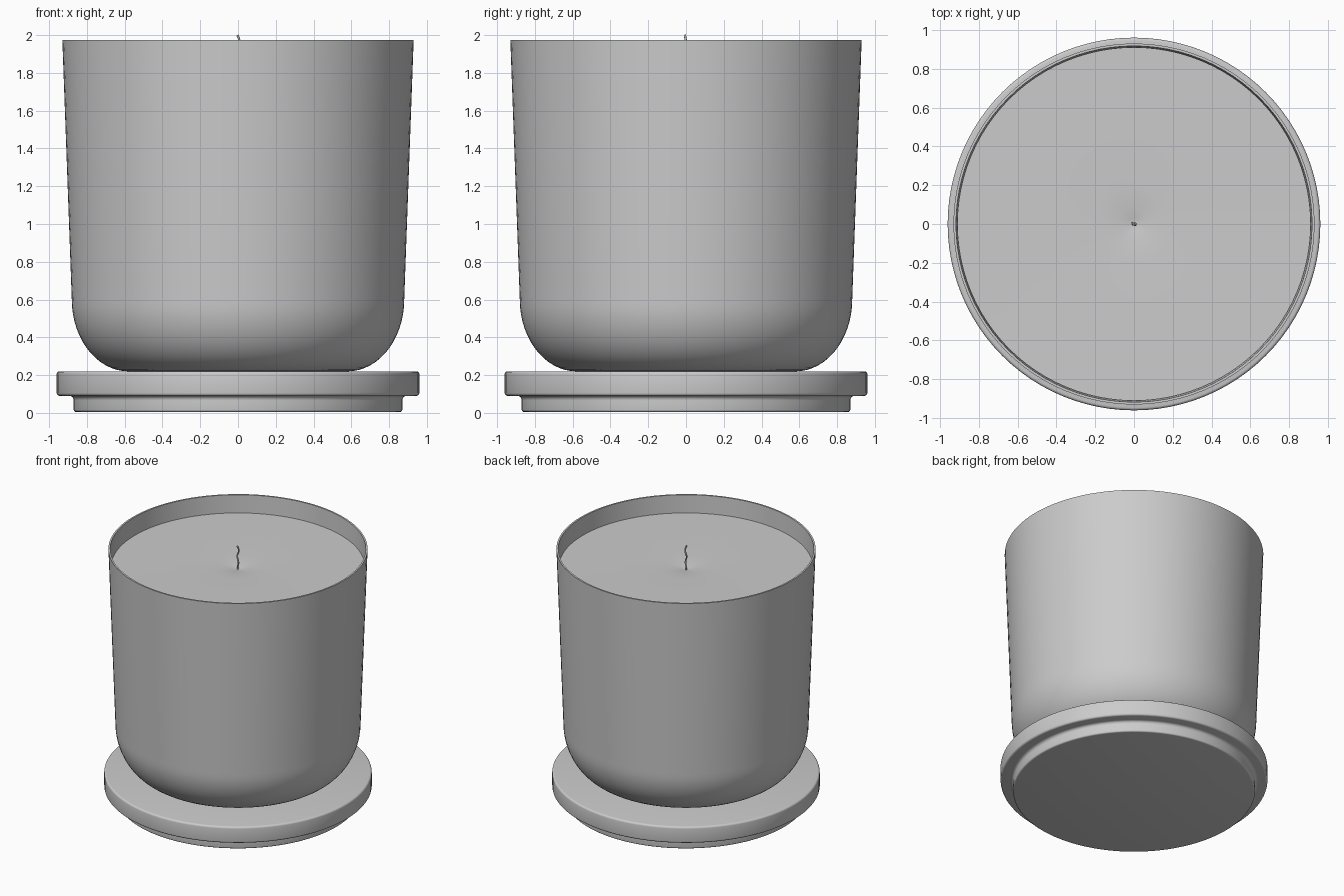
import bpy
import math

old = bpy.data.objects.get("Cube")
if old:
    bpy.data.objects.remove(old)


def material(name, colour):
    m = bpy.data.materials.new(name)
    m.use_nodes = True
    m.diffuse_color = colour
    m.node_tree.nodes["Principled BSDF"].inputs["Base Color"].default_value = colour
    return m


grey = material("plain grey", (0.6, 0.6, 0.6, 1))


def arc(cx, cz, r, start, end, steps):
    """Points of a circular arc in the profile plane, angles in degrees."""
    angles = [math.radians(start + (end - start) * i / steps) for i in range(steps + 1)]
    return [(cx + r * math.cos(a), cz + r * math.sin(a)) for a in angles]


def lathe(name, profile, sides=96):
    """Revolve a bottom-to-top outer profile; ends at radius 0 close to a point."""
    verts, rings, faces = [], [], []
    for r, z in profile:
        if r < 1e-5:
            rings.append([len(verts)] * sides)
            verts.append((0, 0, z))
        else:
            rings.append(list(range(len(verts), len(verts) + sides)))
            for i in range(sides):
                a = math.tau * i / sides
                verts.append((r * math.cos(a), r * math.sin(a), z))
    for low, high in zip(rings, rings[1:]):
        for i in range(sides):
            j = (i + 1) % sides
            quad = [low[i], low[j], high[j], high[i]]
            faces.append(list(dict.fromkeys(quad)))
    mesh = bpy.data.meshes.new(name)
    mesh.from_pydata(verts, [], faces)
    mesh.materials.append(grey)
    obj = bpy.data.objects.new(name, mesh)
    bpy.context.collection.objects.link(obj)
    bpy.ops.object.select_all(action="DESELECT")
    obj.select_set(True)
    bpy.context.view_layer.objects.active = obj
    bpy.ops.object.shade_smooth_by_angle(angle=math.radians(35))
    return obj


# Stepped lid used as a saucer, with rounded rims
lathe("saucer", [(0, 0.005)]
      + arc(0.858, 0.017, 0.012, -90, 0, 4)
      + [(0.87, 0.065)]
      + arc(0.892, 0.068, 0.022, 180, 90, 5)
      + arc(0.945, 0.105, 0.015, -90, 0, 4)
      + arc(0.945, 0.205, 0.015, 0, 90, 4)
      + [(0, 0.22)])

# Thin glass-like cup: rounded base, slightly flared wall, open top
base_curve = [(0.58 + 0.3 * math.cos(a), 0.60 + 0.38 * math.sin(a))
              for a in (math.radians(-90 + 6 * i) for i in range(16))]
inner_curve = [(r - 0.012, z + 0.012) for r, z in reversed(base_curve)]
lathe("cup", [(0, 0.22)] + base_curve
      + [(0.93, 1.975), (0.917, 1.975)]
      + inner_curve + [(0, 0.232)])

# Wax fill with a slight dip around the wick
wax_curve = [(r - 0.014, z + 0.014) for r, z in base_curve]
lathe("wax", [(0, 0.234)] + wax_curve
      + [(0.91, 1.835), (0.5, 1.832), (0.2, 1.829), (0.08, 1.823), (0.03, 1.815), (0, 1.81)])

# Wavy wick
curve = bpy.data.curves.new("wick", "CURVE")
curve.dimensions = "3D"
curve.bevel_depth = 0.006
curve.bevel_resolution = 2
curve.use_fill_caps = True
spline = curve.splines.new("POLY")
count = 24
spline.points.add(count)
for i, p in enumerate(spline.points):
    t = i / count
    p.co = (-0.007 * math.sin(t * 13), 0.005 * math.sin(t * 11), 1.80 + 0.2 * t, 1)
curve.materials.append(grey)
wick = bpy.data.objects.new("wick", curve)
bpy.context.collection.objects.link(wick)
